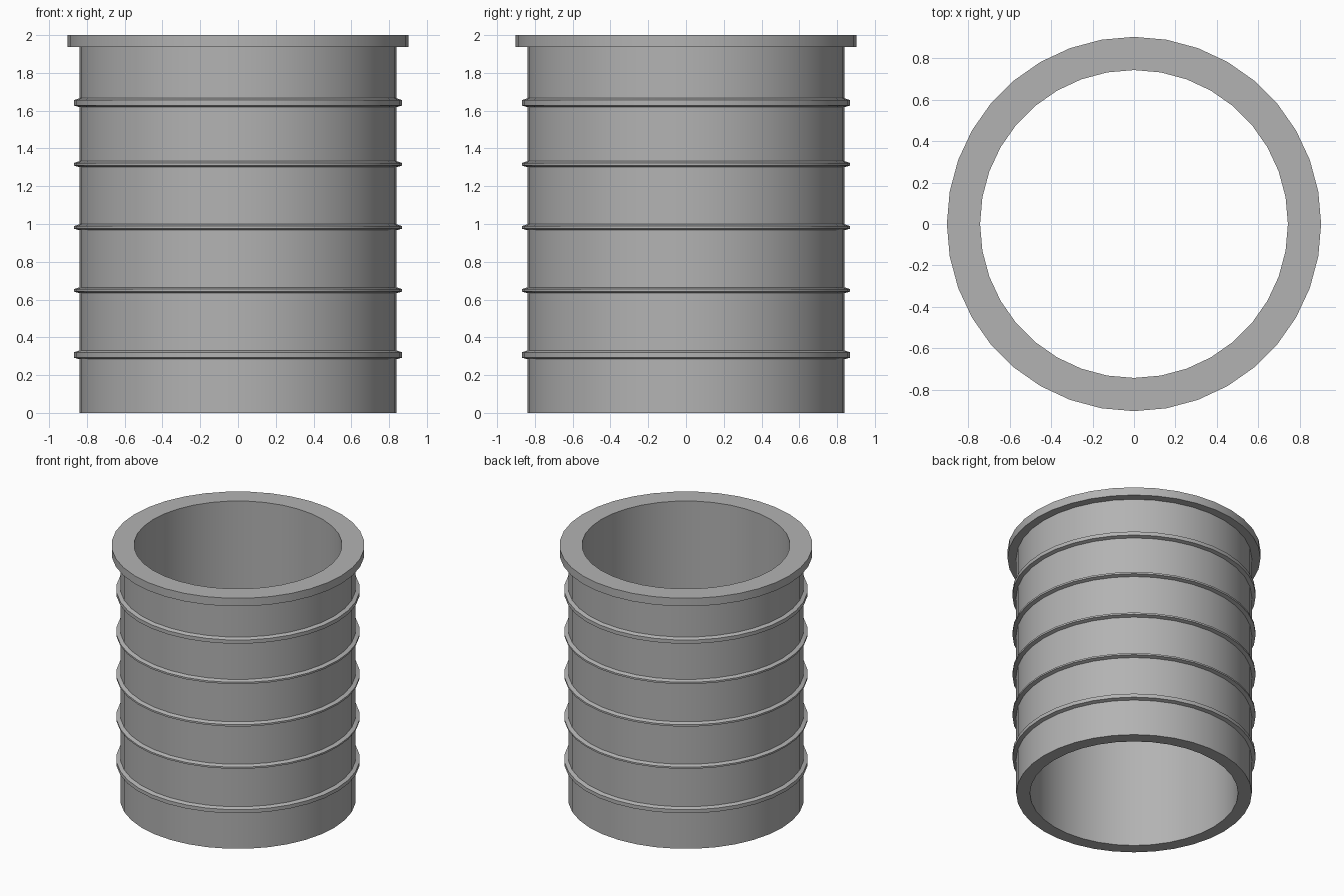
import bpy, bmesh
from math import cos, sin, tau, radians

if "Cube" in bpy.data.objects:
    bpy.data.objects.remove(bpy.data.objects["Cube"])

SIDES = 36
OUTER, INNER = 0.84, 0.742

# Mid grey body colour
grey = bpy.data.materials.new("mid_grey")
grey.diffuse_color = (0.45, 0.45, 0.45, 1)
grey.use_nodes = True
grey.node_tree.nodes["Principled BSDF"].inputs["Base Color"].default_value = grey.diffuse_color


def lathe(name, profile):
    """Revolve a closed (radius, z) profile around the z axis."""
    bm = bmesh.new()
    rings = []
    for i in range(SIDES):
        a = tau * i / SIDES
        rings.append([bm.verts.new((r * cos(a), r * sin(a), z)) for r, z in profile])
    n = len(profile)
    for i in range(SIDES):
        p, q = rings[i], rings[(i + 1) % SIDES]
        for j in range(n):
            k = (j + 1) % n
            bm.faces.new((p[j], q[j], q[k], p[k]))
    bmesh.ops.recalc_face_normals(bm, faces=bm.faces[:])
    mesh = bpy.data.meshes.new(name)
    bm.to_mesh(mesh)
    bm.free()
    mesh.materials.append(grey)
    obj = bpy.data.objects.new(name, mesh)
    bpy.context.collection.objects.link(obj)
    bpy.ops.object.select_all(action='DESELECT')
    obj.select_set(True)
    bpy.context.view_layer.objects.active = obj
    bpy.ops.object.shade_smooth_by_angle(angle=radians(20))
    return obj


# Outer wall with five ribs, sloped above and below: (bottom, top)
ribs = [(0.284, 0.331), (0.634, 0.665), (0.967, 0.999), (1.301, 1.333), (1.619, 1.666)]
profile = [(INNER, 0), (OUTER, 0)]
for low, high in ribs:
    profile += [(OUTER, low), (0.868, low + 0.008), (0.868, high - 0.010), (OUTER, high)]

# Top flange, then back down the open bore
profile += [(OUTER, 1.937), (0.902, 1.937), (0.902, 2.0), (INNER, 2.0)]
lathe("ribbed_sleeve", profile)
